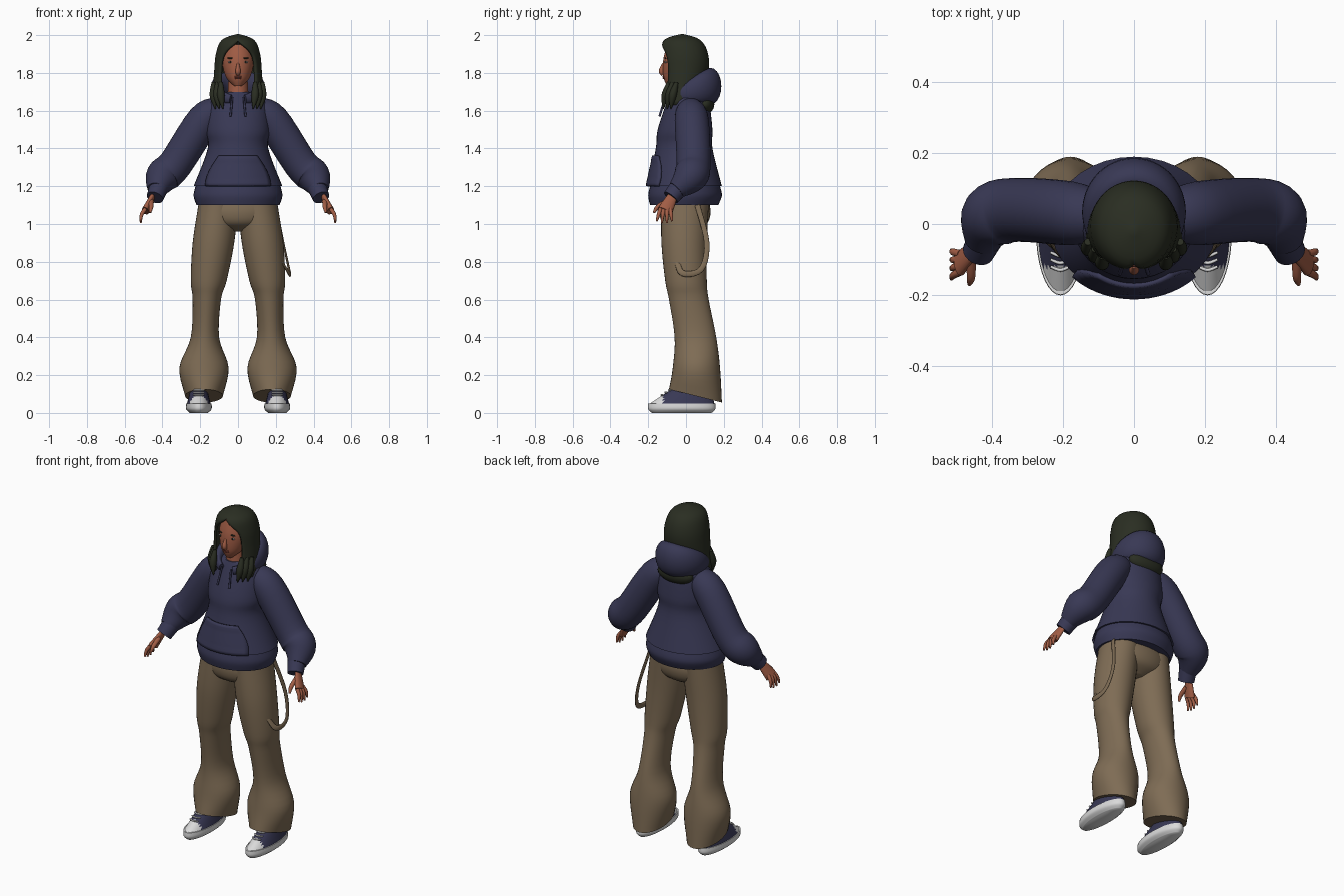
import bpy, bmesh
from math import sin, cos, pi, sqrt, radians
from mathutils import Vector, Matrix

cube = bpy.data.objects.get("Cube")
if cube:
    bpy.data.objects.remove(cube, do_unlink=True)


def material(name, *rgb):
    mat = bpy.data.materials.new(name)
    mat.use_nodes = True
    mat.diffuse_color = (*rgb, 1)
    mat.node_tree.nodes["Principled BSDF"].inputs["Base Color"].default_value = (*rgb, 1)
    return mat


NAVY = material("navy cloth", .04, .04, .09)
TAN = material("tan canvas", .21, .15, .09)
HAIR = material("dark hair", .023, .027, .016)
SKIN = material("brown skin", .36, .11, .06)
LIPS = material("lips", .25, .06, .04)
WHITE = material("white rubber", .7, .7, .7)
EYE = material("eye white", .4, .4, .4)


def finish(name, bm, mats, rule=None, thick=0):
    """Clean, shade and link a mesh, colouring its faces by an optional rule."""
    bmesh.ops.remove_doubles(bm, verts=bm.verts, dist=.0002)
    bmesh.ops.recalc_face_normals(bm, faces=bm.faces)
    for face in bm.faces:
        face.smooth = True
        if rule:
            face.material_index = rule(face.calc_center_median())
    for edge in bm.edges:
        edge.smooth = edge.calc_face_angle(0) < radians(50)
    mesh = bpy.data.meshes.new(name)
    bm.to_mesh(mesh)
    bm.free()
    for mat in mats:
        mesh.materials.append(mat)
    ob = bpy.data.objects.new(name, mesh)
    bpy.context.collection.objects.link(ob)
    if thick:
        shell = ob.modifiers.new("thickness", "SOLIDIFY")
        shell.thickness, shell.offset = thick, 0


def skin_rings(name, rings, mats, closed=True, side=1, **options):
    """Join rings of points with quads; cap the ends when closed."""
    bm = bmesh.new()
    loops = [[bm.verts.new((p[0] * side, p[1], p[2])) for p in ring] for ring in rings]
    count = len(loops[0])
    for low, high in zip(loops, loops[1:]):
        for i in range(count if closed else count - 1):
            j = (i + 1) % count
            bm.faces.new((low[i], low[j], high[j], high[i]))
    if closed:
        bm.faces.new(loops[0])
        bm.faces.new(loops[-1])
    finish(name, bm, mats, **options)


def smooth_rows(rows, steps=5):
    """Pass a smooth spline through the rows."""
    padded = [rows[0], *rows, rows[-1]]
    out = []
    for before, start, end, after in zip(padded, padded[1:], padded[2:], padded[3:]):
        for k in range(steps):
            t = k / steps
            ease = t * t * (3 - 2 * t)
            leave, arrive = t * (1 - t) ** 2, t * t * (t - 1)
            out.append([b + (c - b) * ease + leave * (c - a) / 2 + arrive * (d - b) / 2
                        for a, b, c, d in zip(before, start, end, after)])
    return out + [list(rows[-1])]


def sym(z, half_width, front, back, slant=0, gap=0):
    return (z, -half_width, half_width, front, back, slant, gap)


def loft(name, rows, mats, closed=True, count=36, **options):
    """Stack ellipses: z, x range, y range, hem slant, front gap in degrees."""
    rings = []
    for z, x0, x1, y0, y1, slant, gap in smooth_rows([(*r, 0, 0)[:7] for r in rows]):
        opening = radians(max(gap, 0))
        ring = []
        for i in range(count):
            a = opening + 2 * (pi - opening) * i / (count if closed else count - 1)
            dy = (y0 - y1) / 2 * cos(a)
            ring.append(((x0 + x1) / 2 + (x1 - x0) / 2 * sin(a), (y0 + y1) / 2 + dy, z + slant * dy))
        rings.append(ring)
    skin_rings(name, rings, mats, closed, **options)


def tube(name, points, mat, ref=(0, 0, 1), flat=1, count=20, **options):
    """Sweep an ellipse along points x, y, z, radius."""
    rows = smooth_rows(points)
    rings = []
    for i, (*centre, radius) in enumerate(rows):
        ahead, behind = rows[min(i + 1, len(rows) - 1)], rows[max(i - 1, 0)]
        along = (Vector(ahead[:3]) - Vector(behind[:3])).normalized()
        across = along.cross(Vector(ref)).normalized()
        up = across.cross(along) * flat
        angles = [2 * pi * k / count for k in range(count)]
        rings.append([Vector(centre) + radius * (across * cos(a) + up * sin(a)) for a in angles])
    skin_rings(name, rings, [mat], **options)


def blob(name, centre, size, mat):
    bm = bmesh.new()
    bmesh.ops.create_uvsphere(bm, u_segments=20, v_segments=12, radius=1,
                              matrix=Matrix.Translation(centre) @ Matrix.Diagonal((*size, 1)))
    finish(name, bm, [mat])


SIDEWAYS, DEPTH = (1, 0, 0), (0, 1, 0)

# Head, neck and face
loft("head", [sym(1.73, .02, -.1, -.06), sym(1.78, .065, -.12, .04),
              sym(1.87, .085, -.12, .07), sym(1.95, .07, -.1, .06)], [SKIN])
loft("neck", [sym(1.6, .06, -.08, .05), sym(1.78, .05, -.07, .04)], [SKIN])
tube("nose", [(0, -.12, 1.85, .006), (0, -.13, 1.81, .014), (0, -.12, 1.79, .01)], SKIN, ref=DEPTH)
for name, z in (("upper_lip", 1.78), ("lower_lip", 1.772)):
    blob(name, (0, -.117, z), (.02, .007, .005), LIPS)

# Hair shell, open around the face, with its ends showing under the hood
loft("hair", [sym(2, 0, -.02, -.02), sym(1.97, .08, -.11, .07), sym(1.9, .11, -.13, .11, gap=40),
              sym(1.8, .12, -.13, .11, gap=48), sym(1.63, .13, -.12, .06, gap=40)],
     [HAIR], closed=False, thick=.014)
blob("hair_back_tips", (0, .1, 1.635), (.115, .05, .055), HAIR)

# Hoodie body and hem band
torso = [sym(1.7, .08, -.08, .08), sym(1.65, .15, -.1, .12), sym(1.5, .17, -.15, .14),
         sym(1.4, .16, -.16, .14), sym(1.2, .235, -.2, .19)]
loft("hoodie_body", torso, [NAVY])
loft("hoodie_hem", [sym(1.2, .225, -.19, .18), sym(1.15, .235, -.2, .19), sym(1.1, .22, -.19, .17)], [NAVY])

# Front pocket following the body, widening downward
body = smooth_rows(torso, steps=20)


def pocket_row(t):
    z, width = 1.36 - .16 * t, .1 + .07 * sin(t * pi / 2)
    _, _, half, front, back, *_ = min(body, key=lambda row: abs(row[0] - z))
    xs = [width * i / 8 for i in range(-8, 9)]
    return [(x, (front + back) / 2 - (back - front) / 2 * sqrt(1 - (x / half) ** 2) - .006, z) for x in xs]


skin_rings("front_pocket", [pocket_row(i / 10) for i in range(11)], [NAVY], closed=False, thick=.014)

# Lowered hood: a horseshoe that swells toward the back
hood = []
for i in range(-8, 9):
    a = radians(20 * i)
    swell = (1 + cos(a)) / 2
    hood.append((.11 * sin(a), .01 + .12 * cos(a), 1.66 + .07 * swell, .012 + .045 * swell))
tube("hood", hood, NAVY, flat=1.7)

# Shared seat of the trousers
loft("trouser_seat", [sym(1.13, .2, -.13, .12), sym(1.06, .21, -.14, .13),
                      sym(1, .17, -.12, .11), sym(.96, .05, -.05, .05)], [TAN])

for side, tag in ((1, "left_"), (-1, "right_")):
    # Eyes and brows
    blob(tag + "eye", (.04 * side, -.107, 1.857), (.014, .006, .005), EYE)
    blob(tag + "iris", (.04 * side, -.11, 1.857), (.005, .005, .005), HAIR)
    blob(tag + "eyebrow", (.04 * side, -.109, 1.878), (.019, .005, .004), HAIR)

    # Pointed front hair locks and hoodie drawstring
    for i in range(3):
        x, y = .08 + .02 * i, -.12 + .02 * i
        tube(f"{tag}hair_lock_{i}", [(x + .01, y + .03, 1.75, .01), (x + .01, y + .01, 1.68, .02),
                                     (x, y, 1.61, .003)], HAIR, ref=DEPTH, side=side)
    tube(tag + "drawstring", [(.03, -.11, 1.67, .005), (.04, -.14, 1.57, .006)], NAVY, ref=DEPTH, side=side)

    # Baggy sleeve and cuff
    tube(tag + "sleeve", [(.1, .02, 1.6, .07), (.18, .03, 1.55, .09), (.33, .04, 1.32, .09),
                          (.4, .02, 1.25, .09), (.43, -.05, 1.18, .05)], NAVY, side=side, count=28)
    tube(tag + "cuff", [(.42, -.04, 1.19, .05), (.44, -.08, 1.14, .045)], NAVY, side=side)

    # Hand with spread fingers
    tube(tag + "palm", [(.44, -.06, 1.17, .02), (.46, -.08, 1.13, .03), (.49, -.11, 1.07, .04)],
         SKIN, ref=SIDEWAYS, flat=.5, side=side)
    for i in range(4):
        root, tip = -.135 + .017 * i, -.155 + .027 * i
        tube(f"{tag}finger_{i}", [(.49, root, 1.08, .011), (.51, (root + tip) / 2, 1.05, .01),
                                  (.515, tip, 1 + .01 * abs(i - 1.5), .005)],
             SKIN, ref=SIDEWAYS, side=side, count=10)
    tube(tag + "thumb", [(.46, -.1, 1.12, .015), (.46, -.15, 1.09, .012), (.465, -.17, 1.06, .006)],
         SKIN, ref=SIDEWAYS, side=side, count=10)

    # Wide trouser leg with a slanted hem
    loft(tag + "trouser_leg", [(1.1, 0, .21, -.13, .12), (.9, .02, .24, -.13, .11), (.7, .06, .25, -.11, .11),
                               (.6, .09, .24, -.09, .12), (.4, .1, .25, -.06, .16),
                               (.24, .05, .31, -.07, .18), (.09, .08, .28, -.09, .19, -.25)],
         [TAN], side=side)

    # Shoe: rubber sole, cloth upper with rubber toe cap, laces
    loft(tag + "shoe_sole", [(z, .14 + inset, .275 - inset, inset - .2, .155 - inset)
                             for z, inset in ((0, .02), (.02, 0), (.05, 0))], [WHITE], side=side)
    loft(tag + "shoe_upper", [(.05 + .02 * i, .145 + .005 * i, .27 - .005 * i, -.19 + .03 * i, .15 - .005 * i)
                              for i in range(5)],
         [NAVY, WHITE], side=side, rule=lambda c: int(c.y < -.12))
    for i in range(3):
        y, z = -.13 + .02 * i, .095 + .013 * i
        tube(f"{tag}shoe_lace_{i}", [(.18, y + .01, z, .004), (.208, y, z, .005), (.236, y + .01, z, .004)],
             WHITE, side=side, count=8)

# Hanging strap on the left hip
tube("hip_strap", [(.2, .06, 1.1, .014), (.24, .11, .9, .014), (.27, .08, .76, .015), (.27, -.02, .74, .016),
                   (.22, -.05, .82, .014)], TAN, ref=SIDEWAYS, flat=.4)
